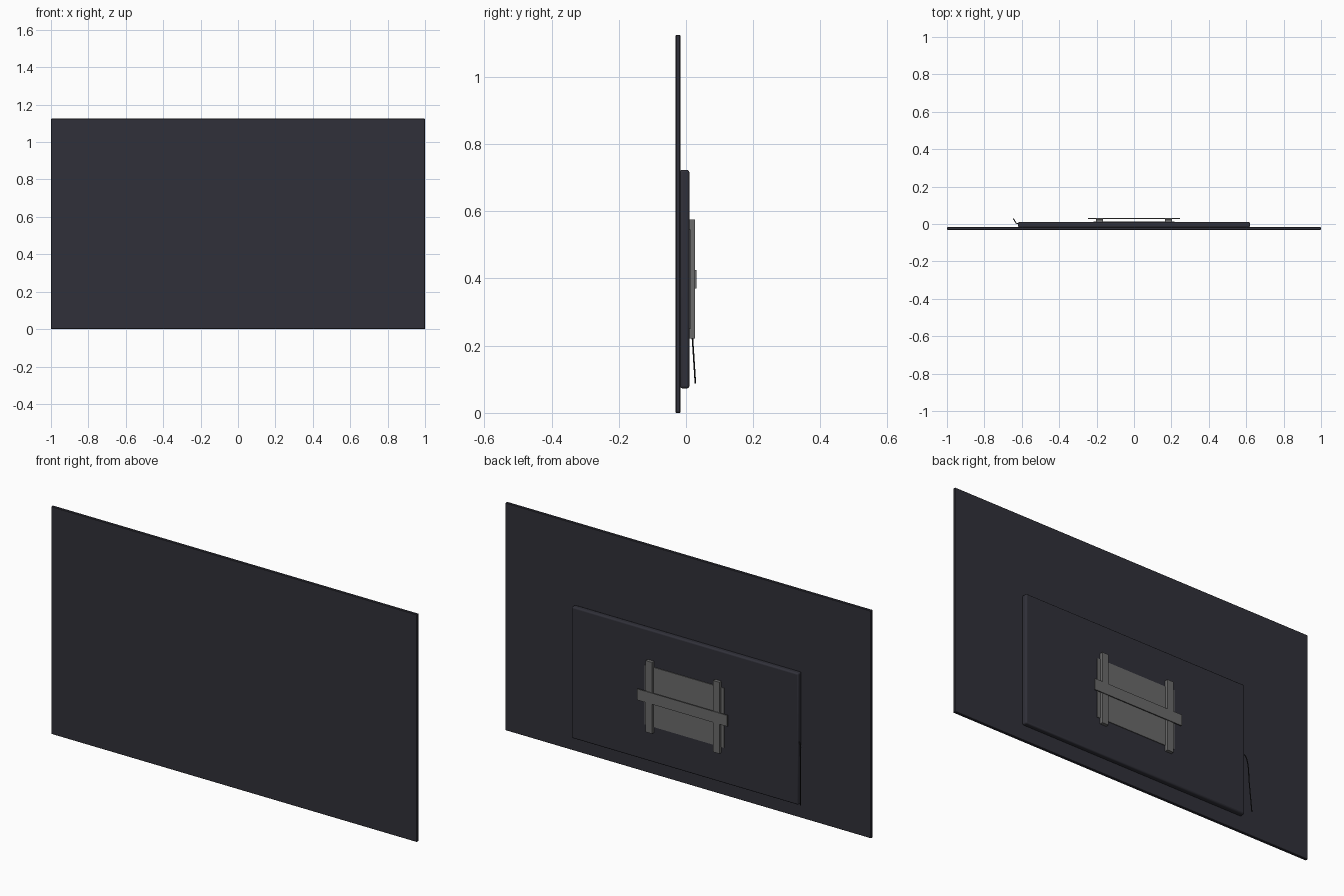
import bpy
from mathutils import Vector

if "Cube" in bpy.data.objects:
    bpy.data.objects.remove(bpy.data.objects["Cube"])


def material(name, rgb):
    m = bpy.data.materials.new(name)
    m.diffuse_color = (*rgb, 1)
    m.use_nodes = True
    m.node_tree.nodes["Principled BSDF"].inputs["Base Color"].default_value = m.diffuse_color
    return m


DARK = material("dark slate plastic", (0.030, 0.030, 0.041))
GREY = material("grey metal", (0.145, 0.145, 0.145))
BLACK = material("black rubber", (0.012, 0.012, 0.013))


def box(name, lo, hi, mat, bevel=0, segments=1):
    """Box between two corners, with optional bevelled edges."""
    lo, hi = Vector(lo), Vector(hi)
    bpy.ops.mesh.primitive_cube_add(size=1, location=(lo + hi) / 2)
    ob = bpy.context.object
    ob.name = name
    ob.scale = hi - lo
    bpy.ops.object.transform_apply(location=False, rotation=False, scale=True)
    ob.data.materials.append(mat)
    if bevel:
        mod = ob.modifiers.new("bevel", 'BEVEL')
        mod.width, mod.segments = bevel, segments
    return ob


# Thin display panel
box("display_panel", (-1, -0.031, 0), (1, -0.017, 1.125), DARK, 0.002)

# Electronics housing with rounded rim
box("rear_housing", (-0.62, -0.018, 0.073), (0.62, 0.010, 0.723), DARK, 0.007, 3)
bpy.ops.object.shade_smooth_by_angle()

# Wall mount: plate, two upright rails, one cross bar
box("mount_plate", (-0.217, 0.009, 0.25), (0.217, 0.0135, 0.545), GREY)
for side, name in ((-1, "left_rail"), (1, "right_rail")):
    xs = sorted((side * 0.167, side * 0.202))
    box(name, (xs[0], 0.011, 0.222), (xs[1], 0.027, 0.575), GREY)
box("cross_bar", (-0.247, 0.026, 0.37), (0.247, 0.031, 0.425), GREY)

# Power cable hanging from the side of the housing
curve = bpy.data.curves.new("power_cable", 'CURVE')
curve.dimensions = '3D'
curve.bevel_depth = 0.0025
curve.bevel_resolution = 2
curve.use_fill_caps = True
path = [(-0.615, 0.0, 0.385), (-0.628, 0.004, 0.372), (-0.634, 0.011, 0.34),
        (-0.638, 0.018, 0.24), (-0.645, 0.028, 0.087)]
spline = curve.splines.new('BEZIER')
spline.bezier_points.add(len(path) - 1)
for point, co in zip(spline.bezier_points, path):
    point.co = co
    point.handle_left_type = point.handle_right_type = 'AUTO'
curve.materials.append(BLACK)
cable = bpy.data.objects.new("power_cable", curve)
bpy.context.collection.objects.link(cable)
